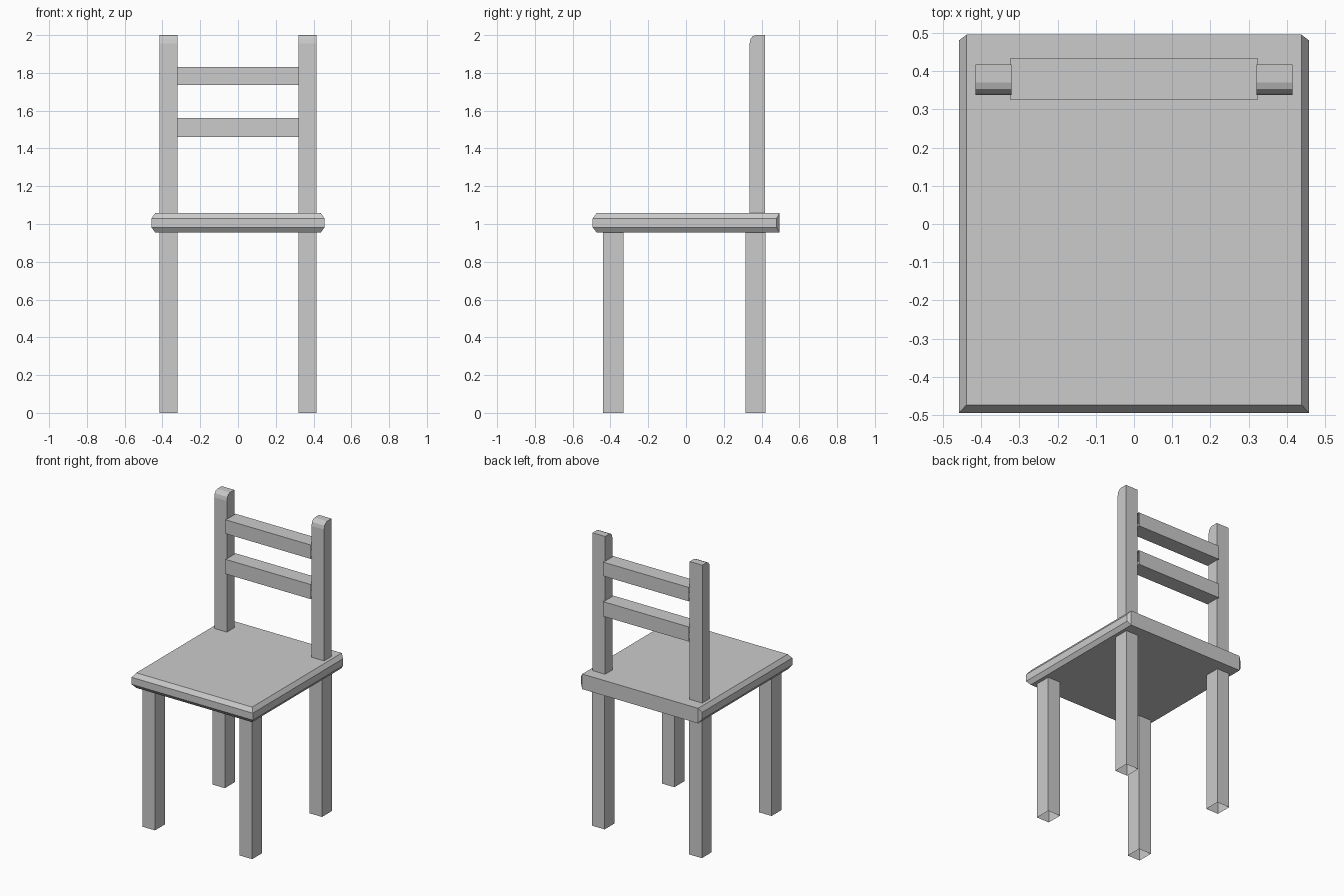
import bpy, bmesh

if "Cube" in bpy.data.objects:
    bpy.data.objects.remove(bpy.data.objects["Cube"])


def make(name, verts, faces):
    bm = bmesh.new()
    vs = [bm.verts.new(v) for v in verts]
    for f in faces:
        bm.faces.new([vs[i] for i in f])
    bmesh.ops.recalc_face_normals(bm, faces=bm.faces[:])
    mesh = bpy.data.meshes.new(name)
    bm.to_mesh(mesh)
    bm.free()
    ob = bpy.data.objects.new(name, mesh)
    bpy.context.collection.objects.link(ob)
    return ob


def tube(name, ring_a, ring_b):
    """Open-ended prism between two matching rings."""
    n = len(ring_a)
    return make(name, ring_a + ring_b,
                [(i, (i + 1) % n, n + (i + 1) % n, n + i) for i in range(n)])


def rect(x0, x1, y0, y1, z):
    return [(x0, y0, z), (x1, y0, z), (x1, y1, z), (x0, y1, z)]


# Seat: chamfered front and sides, flat back with clipped corners
verts = (rect(-0.438, 0.438, -0.473, 0.495, 0.955)
         + rect(-0.458, 0.458, -0.494, 0.48, 0.982)
         + rect(-0.458, 0.458, -0.494, 0.48, 1.03)
         + rect(-0.438, 0.438, -0.473, 0.495, 1.058))
faces = [(0, 1, 2, 3), (12, 13, 14, 15), (2, 3, 15, 14),
         (2, 6, 10, 14), (3, 7, 11, 15)]
for k in (0, 4, 8):
    for a, b in ((0, 1), (1, 2), (3, 0)):
        faces.append((k + a, k + b, k + 4 + b, k + 4 + a))
make("seat", verts, faces)

# Post side profile (y, z) with rounded front top
profile = [(0.337, 1.955), (0.342, 1.98), (0.353, 1.994), (0.37, 2.0),
           (0.417, 2.0), (0.417, 1.05), (0.337, 1.05)]

for s, side in ((-1, "left"), (1, "right")):
    xi, xo = s * 0.32, s * 0.415
    # Legs, open at the ends
    for name, y0, y1 in (("front_leg", -0.44, -0.332), ("back_leg", 0.315, 0.422)):
        tube(f"{name}_{side}", rect(xi, xo, y0, y1, 0), rect(xi, xo, y0, y1, 0.957))
    # Back post: extruded profile with side caps
    n = len(profile)
    pts = [(x, y, z) for x in (xi, xo) for y, z in profile]
    fs = [(i, (i + 1) % n, n + (i + 1) % n, n + i) for i in range(n) if i != 5]
    make(f"back_post_{side}", pts, fs + [tuple(range(n)), tuple(range(n, 2 * n))])

# Back rails, open at the ends
for name, z0, z1 in (("lower_rail", 1.46, 1.56), ("upper_rail", 1.735, 1.83)):
    ends = [[(x, 0.325, z0), (x, 0.433, z0), (x, 0.433, z1), (x, 0.325, z1)]
            for x in (-0.324, 0.324)]
    tube(name, *ends)
